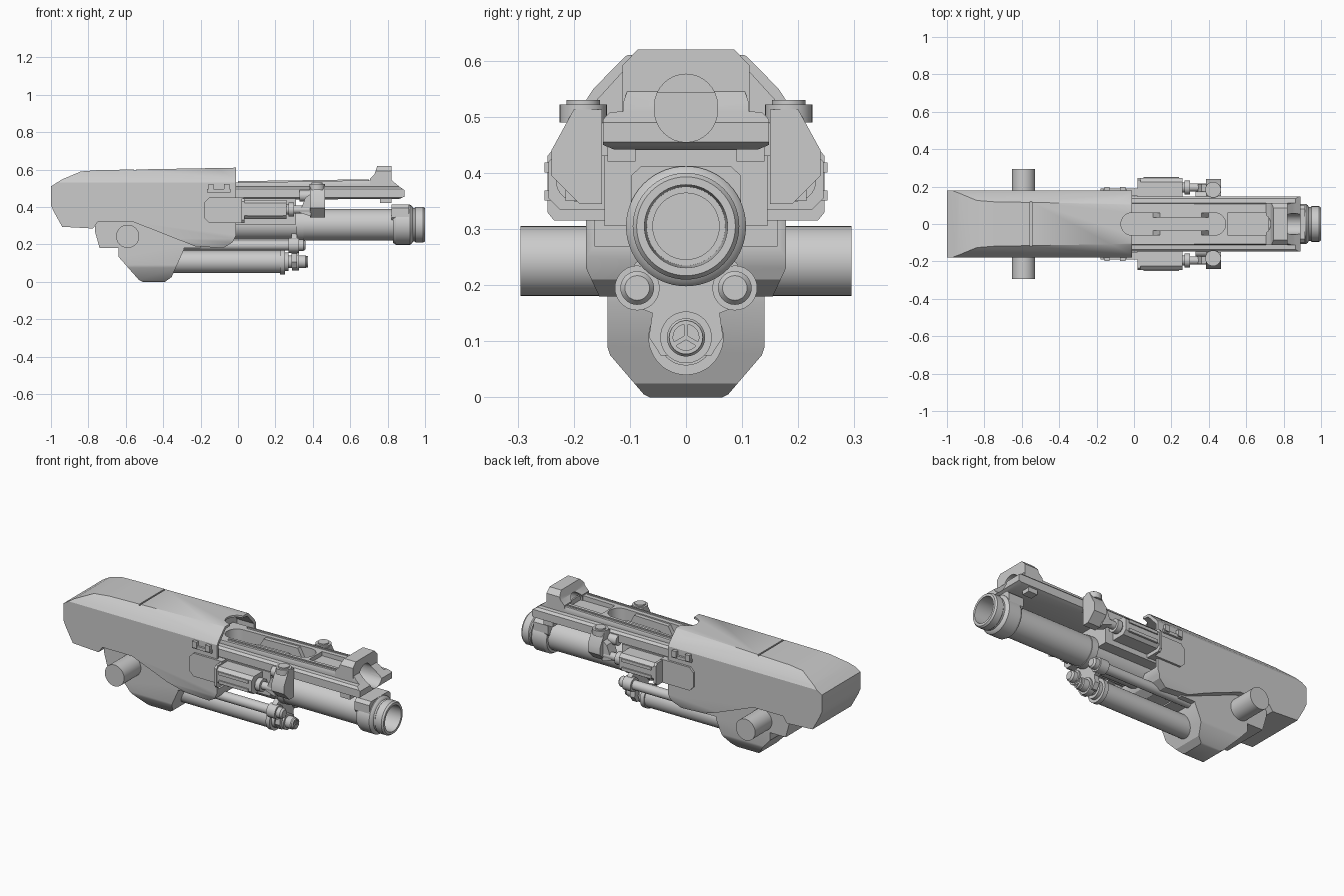
import bpy, bmesh, math
from mathutils import Vector

if "Cube" in bpy.data.objects:
    bpy.data.objects.remove(bpy.data.objects["Cube"], do_unlink=True)

metal = bpy.data.materials.new("plain grey")
metal.use_nodes = True
grey = (0.6, 0.6, 0.6, 1)
metal.diffuse_color = grey
metal.node_tree.nodes["Principled BSDF"].inputs["Base Color"].default_value = grey


def finish(name, bm):
    bmesh.ops.recalc_face_normals(bm, faces=bm.faces)
    me = bpy.data.meshes.new(name)
    bm.to_mesh(me)
    bm.free()
    me.materials.append(metal)
    me.shade_smooth()
    me.set_sharp_from_angle(angle=math.radians(30))
    ob = bpy.data.objects.new(name, me)
    bpy.context.collection.objects.link(ob)
    return ob


def prism(name, pts, lo, hi, axis):
    """Extrude a profile: axis 'y' takes (x, z) points, 'x' takes (y, z), 'z' takes (x, y)."""
    place = {"x": lambda a, b, t: (t, a, b), "y": lambda a, b, t: (a, t, b),
             "z": lambda a, b, t: (a, b, t)}[axis]
    bm = bmesh.new()
    rings = [[bm.verts.new(place(a, b, t)) for a, b in pts] for t in (lo, hi)]
    bm.faces.new(rings[0])
    bm.faces.new(rings[1])
    for i in range(len(pts)):
        j = (i + 1) % len(pts)
        bm.faces.new((rings[0][i], rings[0][j], rings[1][j], rings[1][i]))
    return finish(name, bm)


def mirrored(half):
    """Close a half section (positive y, listed bottom to top) across the centre."""
    return half + [(-a, b) for a, b in reversed(half)]


def box(name, x, y, z):
    return prism(name, [(x[0], z[0]), (x[1], z[0]), (x[1], z[1]), (x[0], z[1])], y[0], y[1], "y")


def lathe(name, steps, y, z, n=40, closed=False):
    """Revolve (x, radius) steps about a line parallel to x."""
    bm = bmesh.new()
    rings = [[bm.verts.new((x, y + r * math.cos(k * math.tau / n), z + r * math.sin(k * math.tau / n)))
              for k in range(n)] for x, r in steps]
    pairs = list(zip(rings, rings[1:]))
    if closed:
        pairs.append((rings[-1], rings[0]))
    else:
        bm.faces.new(rings[0])
        bm.faces.new(rings[-1])
    for a, b in pairs:
        for k in range(n):
            m = (k + 1) % n
            bm.faces.new((a[k], a[m], b[m], b[k]))
    return finish(name, bm)


def circle(cx, cy, r, n=32):
    return [(cx + r * math.cos(k * math.tau / n), cy + r * math.sin(k * math.tau / n)) for k in range(n)]


def stadium(a0, a1, b, r, n=16):
    """Capsule outline stretched along the first axis."""
    arc = [math.pi * k / n - math.pi / 2 for k in range(n + 1)]
    return ([(a1 - r + r * math.cos(t), b + r * math.sin(t)) for t in arc] +
            [(a0 + r - r * math.cos(t), b - r * math.sin(t)) for t in arc])


def combine(ob, other, operation="DIFFERENCE"):
    mod = ob.modifiers.new("cut", "BOOLEAN")
    mod.operation, mod.object, mod.solver = operation, other, "EXACT"
    bpy.context.view_layer.update()
    me = bpy.data.meshes.new_from_object(ob.evaluated_get(bpy.context.evaluated_depsgraph_get()))
    ob.modifiers.clear()
    ob.data = me
    me.shade_smooth()
    me.set_sharp_from_angle(angle=math.radians(30))
    bpy.data.objects.remove(other, do_unlink=True)


# Rear shell: side profile intersected with a chamfered cross-section
shell = prism("rear_shell", [(-1, .41), (-.985, .375), (-.94, .294), (-.775, .285), (-.75, .32),
                             (-.56, .32), (-.23, .19), (-.08, .18), (-.03, .21), (-.01, .25),
                             (-.01, .61), (-.75, .597), (-.84, .59), (-.94, .548), (-1, .51)],
              -.3, .3, "y")
combine(shell, prism("section", mirrored([(.15, .17), (.178, .23), (.178, .53), (.165, .55),
                                          (.108, .608), (.08, .62)]), -1.1, .1, "x"), "INTERSECT")
combine(shell, prism("hollow", mirrored([(.163, .27), (.163, .525), (.1, .594), (.07, .598)]),
                     -.12, .1, "x"))
combine(shell, prism("notch", stadium(-.07, .3, 0, .06), .5, .7, "z"))
combine(shell, box("groove", (-.555, -.546), (-.12, .12), (.592, .7)))

# Lower body and grip housing
prism("middle_body", [(-.765, .33), (-.765, .27), (-.74, .18), (-.2, .18), (-.2, .33)], -.14, .14, "y")
grip = prism("grip_housing", [(-.64, .2), (-.64, .135), (-.53, .01), (-.51, 0), (-.39, 0),
                              (-.355, .025), (-.29, .17), (-.29, .2)], -.2, .2, "y")
combine(grip, prism("section", mirrored([(.062, -.001), (.075, .005), (.135, .075), (.14, .09),
                                         (.14, .21)]), -.8, 0, "x"), "INTERSECT")

# Cross shaft
prism("cross_shaft", circle(-.59, .243, .062, 48), -.295, .295, "y")

# Barrel with collar and hollow muzzle
lathe("barrel", [(-.2, .08), (.31, .08), (.31, .088), (.35, .088), (.35, .084), (.83, .084),
                 (.83, .098), (.845, .107), (.92, .107), (.93, .1), (.935, .09), (.945, .09),
                 (.95, .095), (.99, .095), (1, .088), (1, .074), (.7, .07), (.7, .02), (-.2, .02)],
      0, .305, 56, True)
lathe("bore_end", [(.68, .06), (.705, .06)], 0, .305)
muzzle_block = prism("muzzle_bracket", mirrored([(.085, .33), (.098, .345), (.098, .395), (.08, .412)]),
                     .82, .915, "x")
combine(muzzle_block, prism("bore", circle(0, .305, .09), .7, 1.1, "x"))

# Receiver block above the barrel
receiver = prism("receiver_block", mirrored([(.145, .305), (.145, .445)]), -.1, .31, "x")
combine(receiver, prism("bore", circle(0, .305, .079), -.2, .5, "x"))

# Top rail: wide lower step, narrow upper step, long slot
ends = [(.855, .515), (.89, .49), (.89, .455), (.86, .442)]
rail = prism("top_rail", [(-.11, .44), (-.11, .528), (.82, .545)] + ends, -.2, .2, "y")
combine(rail, prism("section", mirrored([(.1, .43), (.148, .45), (.148, .495), (.136, .508),
                                         (.112, .51), (.112, .525), (.1, .56)]), -.2, 1, "x"), "INTERSECT")
combine(rail, prism("slot", stadium(-.07, .49, 0, .06), .458, .7, "z"))
combine(rail, box("front_channel", (.5, .72), (-.06, .06), (.515, .7)))
window = stadium(.455, .576, 0, .056)
window = [(b, a) for a, b in window]
combine(rail, prism("window", window, .73, 1, "x"))
for s in (1, -1):
    y0, y1 = sorted((s * .036, s * .062))
    prism("slot_pad", [(.1, .455), (.4, .455), (.36, .53), (.14, .525)], y0, y1, "y")
    y0, y1 = sorted((s * .085, s * .094))
    prism("rail_strip", [(0, .52), (.7, .53), (.7, .548), (0, .538)], y0, y1, "y")
    box("rail_lug", (.76, .82), sorted((s * .09, s * .14)), (.42, .45))

# Front hood with oval window
hood = prism("front_hood", [(.705, .5), (.705, .55), (.73, .575), (.745, .62), (.82, .62), (.82, .5)],
             -.2, .2, "y")
combine(hood, prism("section", mirrored([(.113, .49), (.113, .592), (.085, .621)]), .6, 1, "x"), "INTERSECT")
combine(hood, prism("window", window, .6, 1, "x"))

# Side equipment, the same on both flanks
for s in (1, -1):
    def span(a, b):
        return sorted((s * a, s * b))

    # rounded mounting plate
    prism("side_plate", [(-.18, .34), (-.155, .315), (.03, .315), (.03, .45), (-.155, .45), (-.18, .425)],
          *span(.15, .19), "y")
    prism("plate_flange", [(s * a, b) for a, b in ((.14, .315), (.235, .315), (.247, .33), (.247, .43),
                                                   (.235, .445), (.14, .445))], .02, .035, "x")
    # box with ribs
    prism("side_box", [(s * a, b) for a, b in ((.14, .335), (.225, .335), (.245, .355), (.245, .42),
                                               (.225, .438), (.14, .438))], .03, .26, "x")
    for z in (.36, .41):
        box("box_rib", (.05, .24), span(.24, .252), (z - .009, z + .009))
    # connecting shaft and arm
    lathe("arm_shaft", [(.25, .026), (.27, .026), (.27, .037), (.3, .037), (.3, .022), (.39, .022)],
          s * .195, .386, 28)
    prism("arm_box", [(s * a, b) for a, b in ((.15, .345), (.19, .345), (.24, .395), (.24, .44),
                                              (.2, .513), (.15, .513))], .385, .465, "x")
    prism("arm_foot", [(.33, .37), (.39, .35), (.39, .47), (.36, .45)], *span(.15, .215), "y")
    prism("arm_cap", circle(.423, s * .183, .042), .49, .522, "z")
    prism("arm_cap_top", circle(.423, s * .183, .03), .52, .53, "z")
    lathe("arm_pivot", [(.33, .03), (.45, .03)], s * .145, .46, 24)
    # small clip on the shell
    box("clip_base", (-.165, -.04), span(.17, .19), (.478, .496))
    for x in (-.145, -.06):
        box("clip_tooth", (x - .014, x + .014), span(.17, .197), (.485, .522))
    # side rods
    lathe("side_rod", [(-.3, .027), (.27, .027), (.27, .04), (.325, .04), (.325, .03), (.35, .03),
                       (.36, .022)], s * .087, .195, 28)

# Lower cylinder with stepped end and bracket
lathe("lower_cylinder", [(-.38, .06), (.225, .06), (.225, .067), (.25, .067), (.25, .05), (.27, .05),
                         (.27, .033), (.29, .033), (.29, .046), (.325, .046), (.325, .034),
                         (.36, .034), (.368, .028)], 0, .107, 48)
prism("cylinder_bracket", mirrored([(.045, .075), (.066, .107), (.06, .15), (.085, .16), (.11, .2),
                                    (.09, .24), (.06, .26)]), .285, .315, "x")
lathe("end_ring", [(.365, .03), (.374, .03), (.374, .023), (.365, .023)], 0, .107, 32, True)
for k in range(3):
    t = math.radians(90 + 120 * k)
    d, w = Vector((math.cos(t), math.sin(t))), Vector((-math.sin(t), math.cos(t))) * .004
    c = Vector((0, .107))
    prism("end_spoke", [tuple(p) for p in (c - w, c + d * .025 - w, c + d * .025 + w, c + w)],
          .364, .373, "x")
